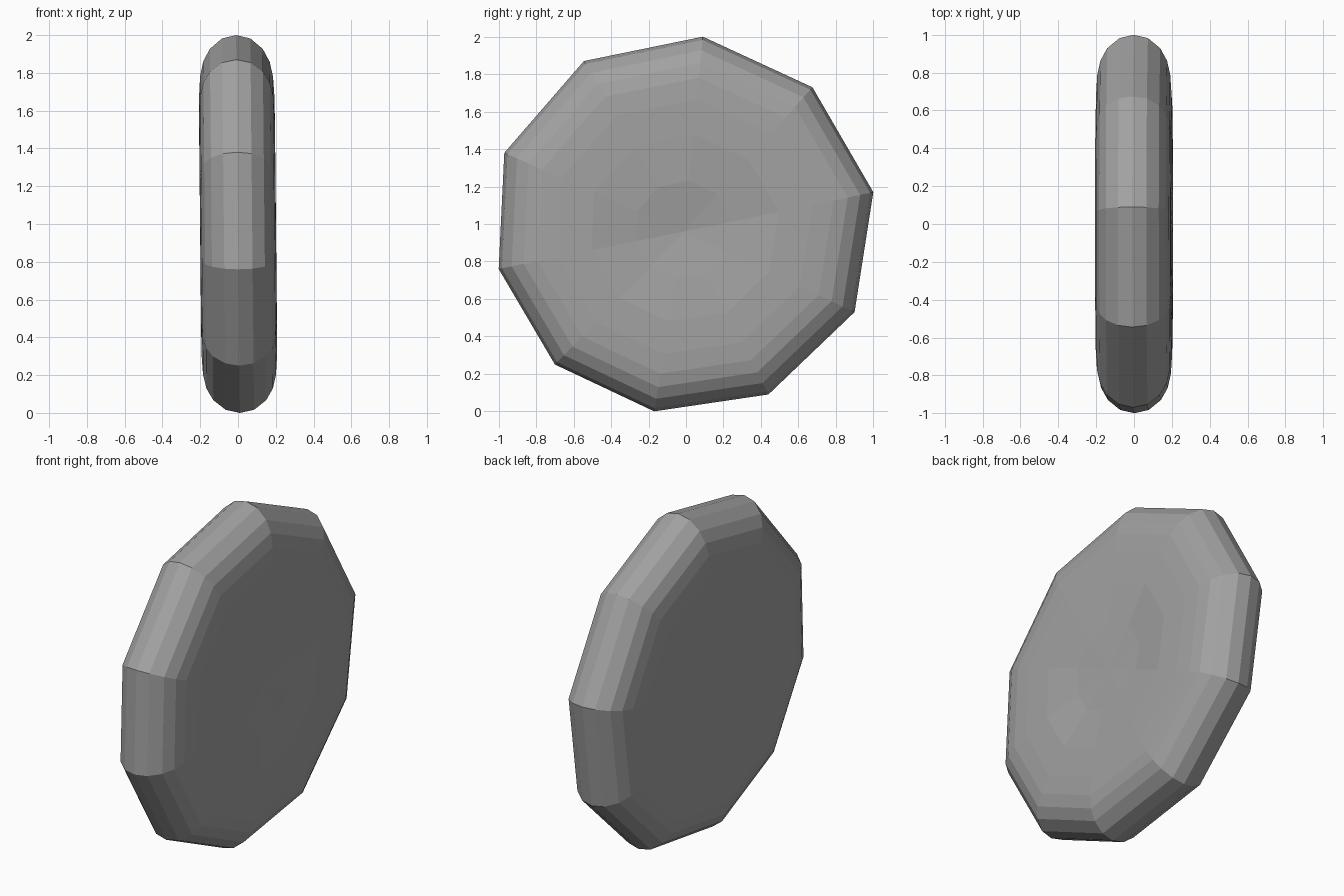
import bpy
import bmesh
from mathutils import Vector

cube = bpy.data.objects.get("Cube")
if cube:
    bpy.data.objects.remove(cube, do_unlink=True)

# Plain stone grey
grey = bpy.data.materials.new("stone grey")
grey.use_nodes = True
colour = (0.36, 0.36, 0.36, 1)
grey.diffuse_color = colour
grey.node_tree.nodes["Principled BSDF"].inputs["Base Color"].default_value = colour

# Slightly uneven ten-sided rim (y, z), and the hub it shrinks towards
RIM = [(1.0, 1.17), (0.675, 1.73), (0.09, 2.0), (-0.545, 1.87), (-0.97, 1.38),
       (-1.0, 0.76), (-0.7, 0.25), (-0.17, 0.0), (0.44, 0.09), (0.90, 0.53)]
HUB = Vector((-0.01, 0.96))

# Half cross-section (half width, scale from hub), from tread to flat side
PROFILE = [(0.075, 0.983), (0.140, 0.930), (0.176, 0.865), (0.193, 0.79),
           (0.200, 0.68), (0.201, 0.50)]
# Rise of the inner ring over the pit floor on the dished side, per rim corner
DISH = [0.0, 0.010, 0.024, 0.028, 0.016, 0.0, 0.006, 0.016, 0.020, 0.008]


def lean(x, z):
    """The disc leans very slightly to one side."""
    return x - 0.010 * (z - 1)


def add_ring(bm, x, scale, rise=None):
    ring = []
    for i, corner in enumerate(RIM):
        p = HUB + (Vector(corner) - HUB) * scale
        dx = rise[i] if rise else 0
        ring.append(bm.verts.new((lean(x + dx, p.y), p.x, p.y)))
    return ring


def bridge(bm, a, b):
    n = len(a)
    for i in range(n):
        j = (i + 1) % n
        bm.faces.new((a[i], a[j], b[j], b[i]))


def cap(bm, ring, x):
    centre = bm.verts.new((lean(x, HUB.y), HUB.x, HUB.y))
    n = len(ring)
    for i in range(n):
        bm.faces.new((ring[i], ring[(i + 1) % n], centre))


# Disc: rounded tread bridged to a side on each end
bm = bmesh.new()
tread = add_ring(bm, 0, 1.0)
for side in (1, -1):
    last = tread
    for half_width, scale in PROFILE:
        ring = add_ring(bm, side * half_width, scale)
        bridge(bm, last, ring)
        last = ring
    if side == 1:
        # Shallow uneven pit around the hub
        pit = add_ring(bm, 0.172, 0.26, DISH)
        bridge(bm, last, pit)
        cap(bm, pit, 0.168)
    else:
        cap(bm, last, -0.200)
bmesh.ops.recalc_face_normals(bm, faces=bm.faces[:])

mesh = bpy.data.meshes.new("wheel_disc")
bm.to_mesh(mesh)
bm.free()
mesh.materials.append(grey)
disc = bpy.data.objects.new("wheel_disc", mesh)
bpy.context.collection.objects.link(disc)
